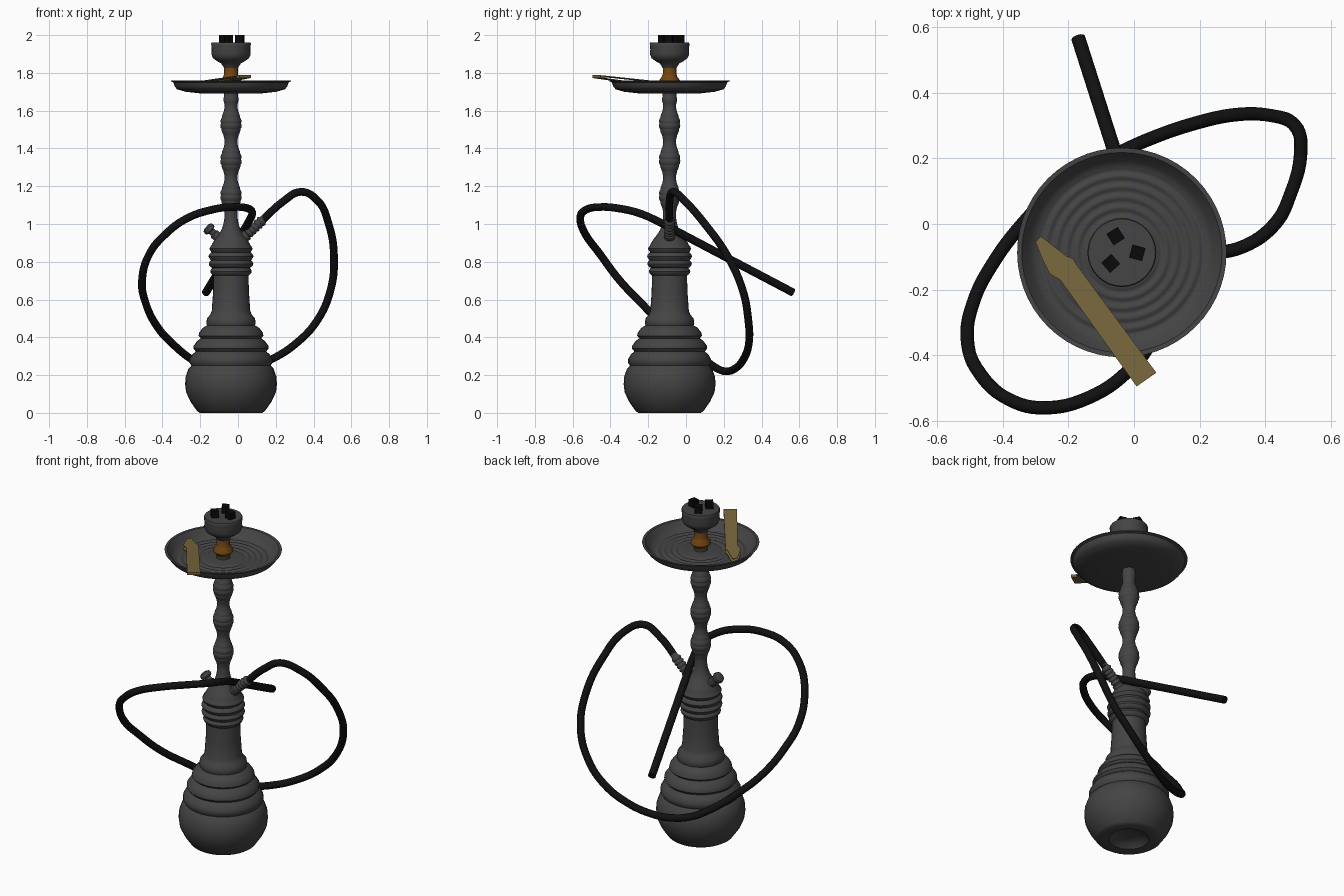
import bpy, bmesh, math
from mathutils import Matrix, Vector

AX, AY = -0.037, -0.087          # centre line of the pipe body


def mat(name, rgb):
    m = bpy.data.materials.new(name)
    m.diffuse_color = (*rgb, 1)
    return m


GREY = mat("dark grey metal", (0.058, 0.058, 0.060))
BLACK = mat("black hose", (0.0055, 0.0055, 0.006))
COAL = mat("coal black", (0.003, 0.003, 0.003))
GOLD = mat("brass", (0.19, 0.135, 0.045))
AMBER = mat("amber", (0.17, 0.062, 0.006))


def finish(bm, name, m, angle=40):
    bmesh.ops.recalc_face_normals(bm, faces=bm.faces)
    me = bpy.data.meshes.new(name)
    bm.to_mesh(me)
    bm.free()
    me.materials.append(m)
    if angle:
        me.shade_smooth()
        me.set_sharp_from_angle(angle=math.radians(angle))
    ob = bpy.data.objects.new(name, me)
    bpy.context.collection.objects.link(ob)
    return ob


def lathe(name, prof, m, segs=32, matrix=None, angle=40):
    """Revolve (radius, height) points; both ends are capped."""
    bm = bmesh.new()
    rings = [[bm.verts.new((r * math.cos(2 * math.pi * i / segs),
                            r * math.sin(2 * math.pi * i / segs), z))
              for i in range(segs)] for r, z in prof]
    for a, b in zip(rings, rings[1:]):
        for i in range(segs):
            j = (i + 1) % segs
            bm.faces.new((a[i], a[j], b[j], b[i]))
    bm.faces.new(rings[0])
    bm.faces.new(rings[-1])
    bm.transform(matrix or Matrix.Translation((AX, AY, 0)))
    return finish(bm, name, m, angle)


def bulge(r, z0, z1, inner, n=4):
    """Rounded ring between two heights."""
    return [(inner + (r - inner) * math.sin(math.pi * k / n), z0 + (z1 - z0) * k / n)
            for k in range(n + 1)]


# Vase: dented foot, round belly, stepped rings and neck
vase = [(0.04, 0.035), (0.085, 0.025), (0.11, 0.002), (0.165, 0), (0.18, 0.01),
        (0.215, 0.06), (0.238, 0.11), (0.243, 0.15), (0.241, 0.19), (0.225, 0.235), (0.21, 0.25),
        (0.219, 0.265), (0.219, 0.285), (0.205, 0.31), (0.186, 0.325),
        (0.199, 0.34), (0.198, 0.355), (0.18, 0.38), (0.160, 0.395),
        (0.172, 0.408), (0.168, 0.425), (0.15, 0.45), (0.127, 0.463),
        (0.131, 0.475), (0.127, 0.50), (0.11, 0.52), (0.102, 0.54), (0.095, 0.64), (0.092, 0.74)]
lathe("vase", vase, GREY)

# Ringed collar with a cone leading into the stem
collar = [(0.09, 0.725)]
for z0, r in ((0.73, 0.110), (0.77, 0.118), (0.81, 0.119), (0.85, 0.114)):
    collar += bulge(r, z0, z0 + 0.038, r - 0.012)
collar += [(0.10, 0.895), (0.085, 0.92), (0.065, 0.945), (0.050, 0.97), (0.040, 1.0),
           (0.035, 1.03), (0.034, 1.06)]
lathe("collar", collar, GREY)

# Stem: three swollen sections with fine grooves
stem = []
N = 108
for k in range(N + 1):
    z = 1.055 + 0.57 * k / N
    s = math.sin(math.pi * 3 * k / N) ** 2
    groove = 0.003 * s if k % 6 in (0, 1) else 0
    stem.append((0.034 + 0.023 * s - groove, z))
stem += [(0.036, 1.64), (0.039, 1.65), (0.039, 1.668), (0.036, 1.675), (0.037, 1.70), (0.037, 1.745)]
lathe("stem", stem, GREY)

# Tray with rippled floor
tray = [(0.03, 1.69), (0.15, 1.69), (0.24, 1.70), (0.285, 1.713), (0.298, 1.728),
        (0.305, 1.750), (0.318, 1.755), (0.319, 1.759), (0.305, 1.758), (0.295, 1.745), (0.28, 1.725)]
for k in range(33):
    r = 0.265 - 0.005 * k
    tray.append((r, 1.709 + 0.003 * math.cos(2 * math.pi * k / 6.4)))
tray += [(0.06, 1.712), (0.036, 1.714)]
lathe("tray", tray, GREY, 56)

# Amber grommet and tobacco bowl
lathe("amber_grommet", [(0.034, 1.722), (0.042, 1.738), (0.055, 1.752), (0.054, 1.762),
                        (0.042, 1.778), (0.036, 1.795), (0.036, 1.835)], AMBER)
lathe("bowl", [(0.036, 1.825), (0.042, 1.835), (0.052, 1.85), (0.075, 1.863), (0.095, 1.878),
               (0.104, 1.898), (0.102, 1.925), (0.104, 1.94), (0.105, 1.955), (0.102, 1.961),
               (0.05, 1.961)], GREY)

# Coals
for i, (x, y, a) in enumerate(((-0.056, -0.037, 32), (0.01, -0.088, -15), (-0.071, -0.12, 42))):
    bm = bmesh.new()
    bmesh.ops.create_cube(bm, size=0.041, matrix=Matrix.Translation((x, y, 1.9795))
                          @ Matrix.Rotation(math.radians(a), 4, 'Z'))
    finish(bm, f"coal_{i + 1}", COAL, 0)


# Hose port on the right, release valve on the left
def side_matrix(sign):
    return (Matrix.Translation((AX, AY, 0.865))
            @ Matrix.Rotation(sign * math.radians(47), 4, 'Y'))


port = [(0.030, 0.05), (0.030, 0.115)]
for k in range(5):
    port += bulge(0.029, 0.12 + 0.022 * k, 0.141 + 0.022 * k, 0.023)
port += [(0.02, 0.235), (0.02, 0.25)]
lathe("hose_port", port, GREY, 20, side_matrix(1))
lathe("release_valve", [(0.026, 0.05), (0.026, 0.12), (0.018, 0.126), (0.018, 0.142),
                        (0.029, 0.147), (0.033, 0.157), (0.030, 0.17), (0.018, 0.178)],
      GREY, 20, side_matrix(-1))

# Hose: one long loop round the vase ending in a straight mouthpiece
path = [(0.11, -0.087, 1.00), (0.24, -0.087, 1.12), (0.33, -0.07, 1.17), (0.42, -0.01, 1.125),
        (0.48, 0.10, 1.0), (0.508, 0.22, 0.83), (0.49, 0.30, 0.65), (0.42, 0.33, 0.49),
        (0.31, 0.333, 0.37), (0.18, 0.305, 0.285), (0.05, 0.26, 0.235), (-0.05, 0.215, 0.22),
        (-0.15, 0.165, 0.235), (-0.24, 0.10, 0.28), (-0.34, 0.0, 0.36), (-0.43, -0.12, 0.46),
        (-0.49, -0.24, 0.585), (-0.508, -0.35, 0.70), (-0.47, -0.455, 0.84),
        (-0.38, -0.535, 0.95), (-0.27, -0.56, 1.03), (-0.14, -0.53, 1.075), (-0.02, -0.45, 1.09),
        (0.05, -0.36, 1.083), (0.075, -0.25, 1.058), (0.055, -0.14, 1.01)]


def tube(name, pts, radius, m):
    cu = bpy.data.curves.new(name + "_path", 'CURVE')
    cu.dimensions = '3D'
    cu.bevel_depth = radius
    cu.bevel_resolution = 4
    cu.resolution_u = 6
    cu.use_fill_caps = True
    sp = cu.splines.new('BEZIER')
    sp.bezier_points.add(len(pts) - 1)
    for bp, p in zip(sp.bezier_points, pts):
        bp.co = p
        bp.handle_left_type = bp.handle_right_type = 'AUTO'
    tmp = bpy.data.objects.new(name + "_tmp", cu)
    bpy.context.collection.objects.link(tmp)
    bpy.context.view_layer.update()
    me = bpy.data.meshes.new_from_object(tmp.evaluated_get(bpy.context.evaluated_depsgraph_get()))
    bpy.data.objects.remove(tmp)
    bm = bmesh.new()
    bm.from_mesh(me)
    finish(bm, name, m)


tube("hose", path + [(0.03, -0.06, 0.967)], 0.0205, BLACK)
tube("mouthpiece", [(0.035, -0.075, 0.975), (-0.17, 0.567, 0.637)], 0.0215, BLACK)

# Tongs: two thin blades joined at the wide end, resting on the tray rim
outline = [(0.068, -0.453), (-0.178, -0.12), (-0.185, -0.105), (-0.205, -0.098), (-0.284, -0.037),
           (-0.300, -0.055), (-0.278, -0.11), (-0.257, -0.152), (-0.225, -0.17), (-0.205, -0.198),
           (0.008, -0.495)]


def blade(name, z0, slope, thick, pts):
    bm = bmesh.new()
    vs = []
    for x, y in pts:
        s = -0.594 * (x - 0.04) + 0.804 * (y + 0.475)
        vs.append(bm.verts.new((x, y, z0 - slope * s)))
    f = bm.faces.new(vs)
    ext = bmesh.ops.extrude_face_region(bm, geom=[f])
    bmesh.ops.translate(bm, vec=(0, 0, thick),
                        verts=[v for v in ext["geom"] if isinstance(v, bmesh.types.BMVert)])
    finish(bm, name, GOLD, 0)


blade("tongs_upper_blade", 1.784, 0.085, 0.004, outline)
blade("tongs_lower_blade", 1.773, 0.115, 0.004, outline)
blade("tongs_bend", 1.774, 0.10, 0.012, [(0.068, -0.453), (0.05, -0.429), (-0.009, -0.471), (0.008, -0.495)])
